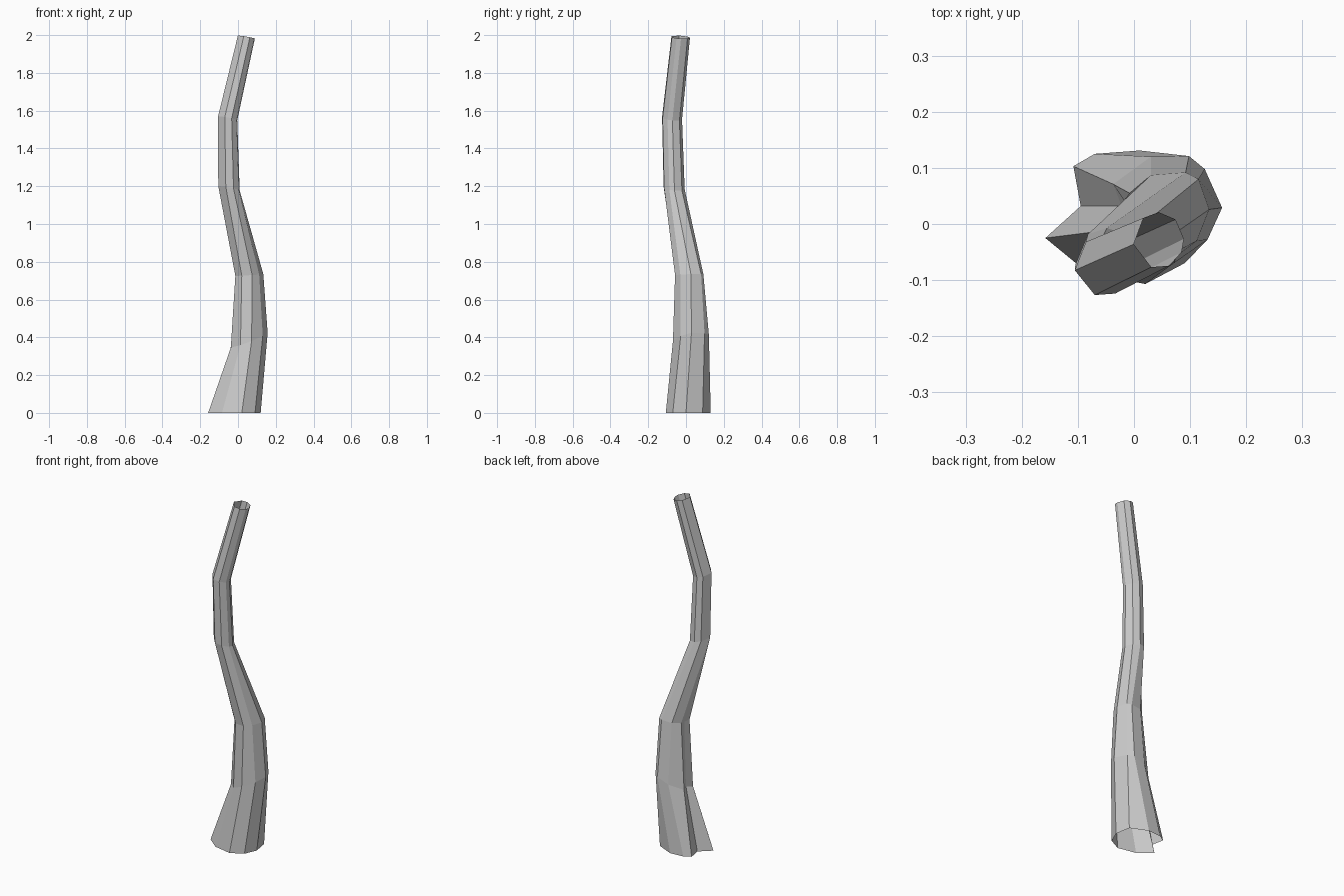
import bpy, bmesh
from math import cos, sin, radians

if "Cube" in bpy.data.objects:
    bpy.data.objects.remove(bpy.data.objects["Cube"])

# Flared base outline, with a root point at the left and a notch behind it
base = [(-.158, -.025), (-.085, -.085), (.02, -.107), (.09, -.07), (.12, 0),
        (.105, .088), (.01, .131), (-.07, .125), (-.108, .103), (-.095, .032)]
# Lower bend and middle bend outlines
lower = [(-.038, -.01), (.013, -.06), (.072, -.069), (.131, -.028), (.157, .029),
         (.126, .098), (.098, .121), (.03, .12), (-.037, .071), (-.022, .032)]
middle = [(-.014, -.012), (.02, -.05), (.075, -.058), (.112, -.03), (.134, .026),
          (.115, .08), (.092, .092), (.03, .087), (-.008, .055), (-.01, .03)]
# Corner directions shared by the upper rings (repeats merge into one corner)
angles = [188, 253, 295, 335, 3, 48, 90, 127, 188, 188]


def upper(cx, cy, rx, ry):
    pts = [(cx + rx * cos(radians(a)), cy + ry * sin(radians(a))) for a in angles]
    return pts


# Each ring: outline, height at its middle, slope in x, slope in y
rings = [
    (base, 0, 0, 0),
    (lower, .385, .38, .12),
    (middle, .73, .06, .02),
    (upper(-.048, -.064, .057, .057), 1.19, -.2, -.1),
    (upper(-.055, -.075, .051, .054), 1.56, -.2, -.1),
    (upper(.044, -.029, .045, .050), 1.99, -.18, -.06),
]

bm = bmesh.new()
loops = []
for pts, z, sx, sy in rings:
    mx = sum(p[0] for p in pts) / len(pts)
    my = sum(p[1] for p in pts) / len(pts)
    loops.append([bm.verts.new((x, y, z + sx * (x - mx) + sy * (y - my))) for x, y in pts])

# Open-ended bark walls between consecutive rings
for a, b in zip(loops, loops[1:]):
    n = len(a)
    for i in range(n):
        j = (i + 1) % n
        bm.faces.new((a[i], a[j], b[j], b[i]))
bmesh.ops.remove_doubles(bm, verts=bm.verts, dist=.0005)
bmesh.ops.recalc_face_normals(bm, faces=bm.faces)

mesh = bpy.data.meshes.new("trunk")
bm.to_mesh(mesh)
bm.free()
bpy.context.collection.objects.link(bpy.data.objects.new("trunk", mesh))
